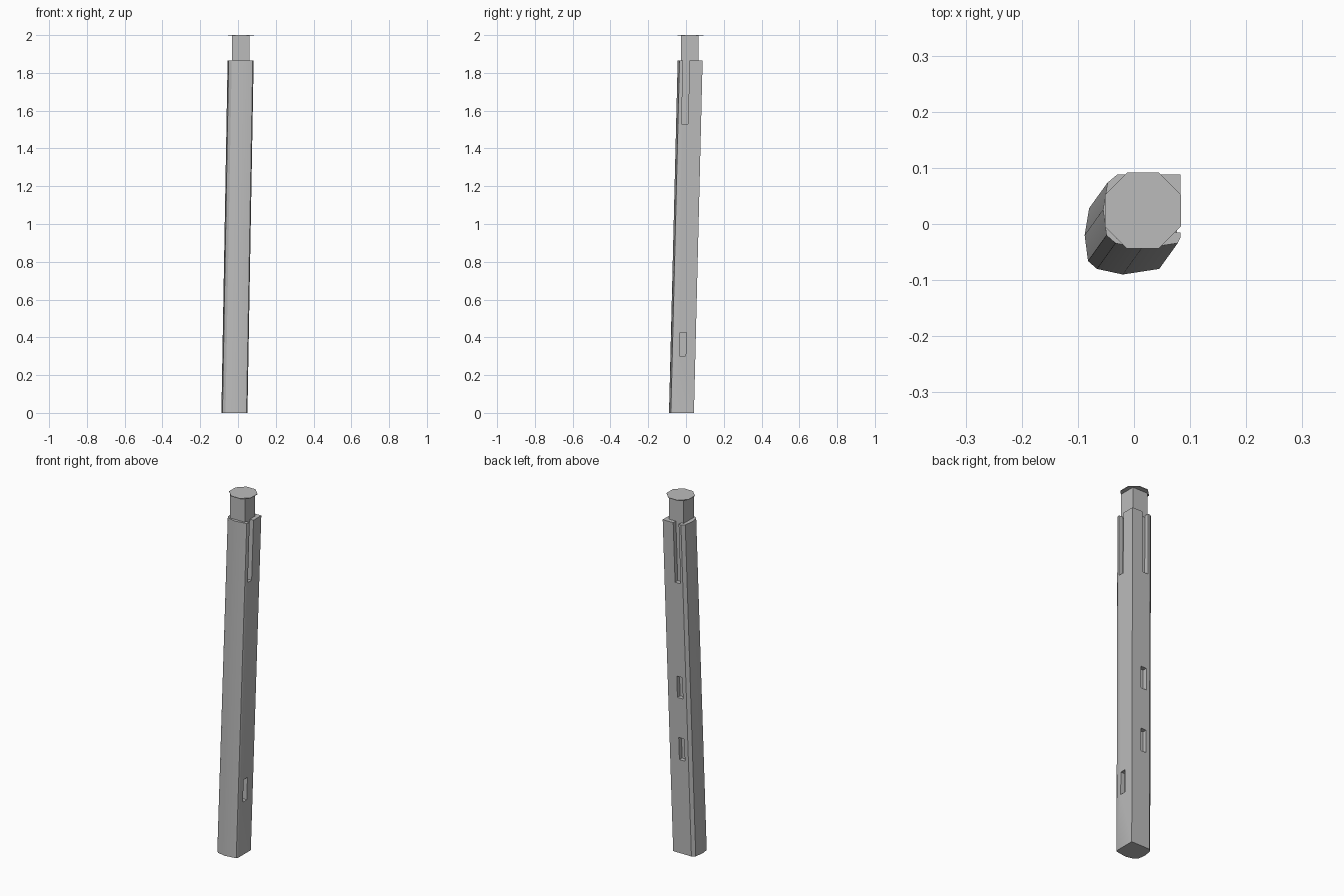
import bpy, bmesh, math
from mathutils import Vector

cube = bpy.data.objects.get("Cube")
if cube:
    bpy.data.objects.remove(cube, do_unlink=True)

LEAN = Vector((0.033, 0.046)) / 1.87   # sideways drift per unit of height
POST_TOP = 1.865
RIGHT, BACK = 0.05, 0.042              # flat sides at the foot
DEPTH = 0.024                          # depth of slots, down to the core

stone = bpy.data.materials.new("grey stone")
stone.use_nodes = True
grey = (0.5, 0.5, 0.5, 1)
stone.diffuse_color = grey
stone.node_tree.nodes["Principled BSDF"].inputs["Base Color"].default_value = grey


def prism(name, outline, z0, z1, lean=True):
    """Extrude an outline from z0 to z1, sheared along the lean."""
    bm = bmesh.new()
    face = bm.faces.new([bm.verts.new((x, y, z0)) for x, y in outline])
    up = bmesh.ops.extrude_face_region(bm, geom=[face])["geom"]
    for v in up:
        if isinstance(v, bmesh.types.BMVert):
            v.co.z = z1
    if lean:
        for v in bm.verts:
            v.co.xy += LEAN * v.co.z
    bmesh.ops.recalc_face_normals(bm, faces=bm.faces)
    mesh = bpy.data.meshes.new(name)
    bm.to_mesh(mesh)
    bm.free()
    mesh.materials.append(stone)
    obj = bpy.data.objects.new(name, mesh)
    bpy.context.collection.objects.link(obj)
    return obj


def rect(x0, x1, y0, y1):
    return [(x0, y0), (x1, y0), (x1, y1), (x0, y1)]


# Post: two flat sides, two bowed sides, clipped corners
post = prism("post", [
    (RIGHT, BACK), (-0.063, BACK), (-0.08, 0.028), (-0.088, -0.02),
    (-0.082, -0.066), (-0.066, -0.08), (-0.02, -0.09), (0.045, -0.08),
    (RIGHT, -0.07)], 0, POST_TOP)

# Slots and sockets: side, centre across the side, bottom, top
cuts = [("right", -0.044, 1.53, 1.95), ("right", -0.026, 0.30, 0.425),
        ("back", -0.032, 1.53, 1.95), ("back", -0.024, 0.88, 1.0),
        ("back", -0.024, 0.53, 0.655)]
for side, c, z0, z1 in cuts:
    a, b = c - 0.017, c + 0.017
    if side == "right":
        outline = rect(RIGHT - DEPTH, RIGHT + 0.05, a, b)
    else:
        outline = rect(a, b, BACK - DEPTH, BACK + 0.05)
    cutter = prism("socket_cutter", outline, z0, z1)
    mod = post.modifiers.new("socket", "BOOLEAN")
    mod.object = cutter
    mod.solver = "EXACT"
    bpy.context.view_layer.objects.active = post
    bpy.ops.object.modifier_apply(modifier=mod.name)
    bpy.data.objects.remove(cutter, do_unlink=True)

# Neck: square core rising out of the post
prism("neck", rect(-0.031, 0.061, -0.027, 0.065), POST_TOP - 0.01, 1.998, lean=False)

# Cap: thin octagonal plate
radius = 0.068 / math.cos(math.pi / 8)
angles = [math.pi / 8 + i * math.pi / 4 for i in range(8)]
prism("cap", [(0.016 + radius * math.cos(t), 0.024 + radius * math.sin(t))
              for t in angles], 1.997, 2.0, lean=False)

# Soft shading across the bowed sides only
bpy.ops.object.select_all(action="DESELECT")
post.select_set(True)
bpy.context.view_layer.objects.active = post
bpy.ops.object.shade_smooth_by_angle(angle=math.radians(28))
